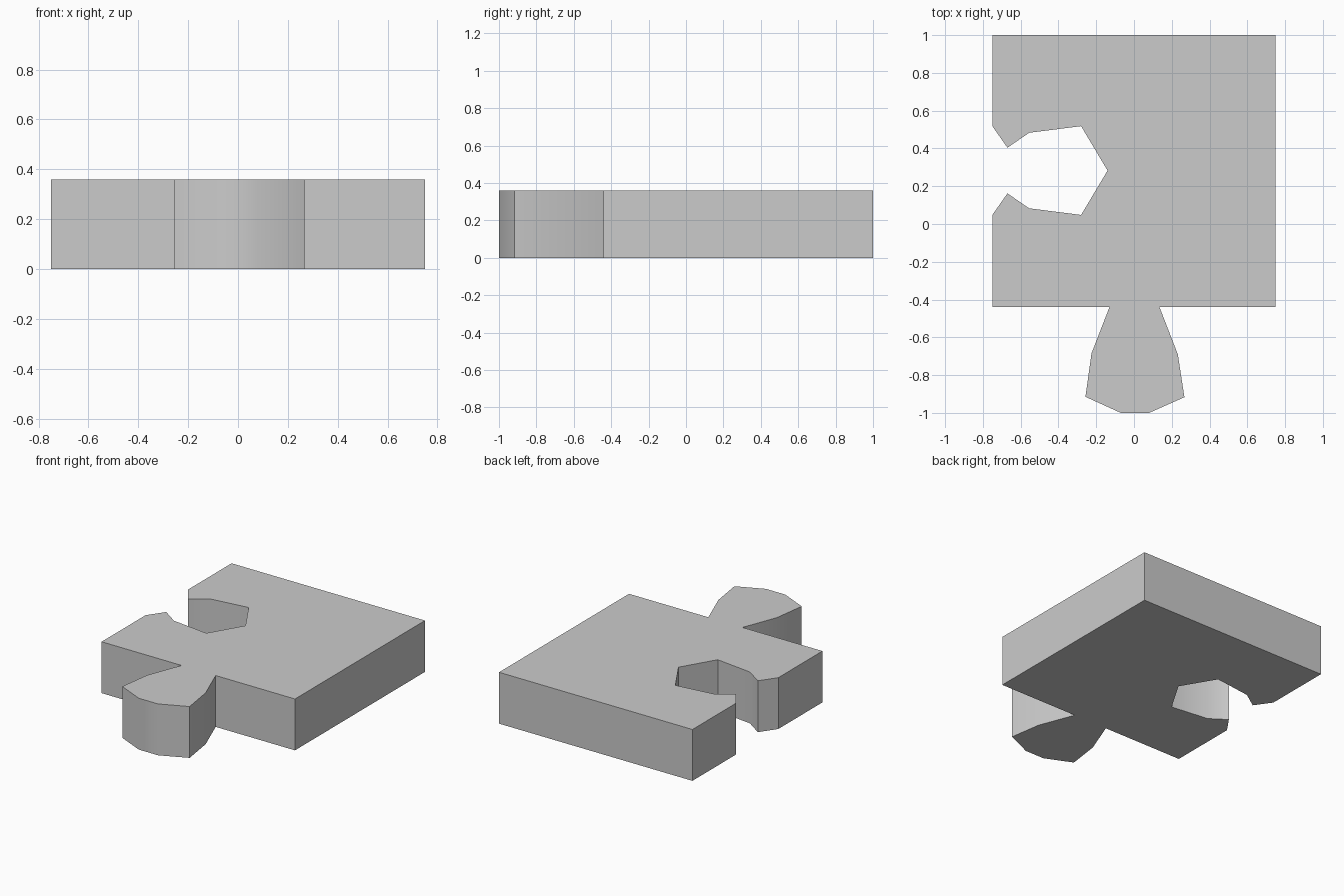
import bpy, bmesh, math

if "Cube" in bpy.data.objects:
    bpy.data.objects.remove(bpy.data.objects["Cube"])

HEIGHT = 0.36

# Tab on the front edge, right to left
tab = [(0.135, -0.44), (0.232, -0.69), (0.267, -0.917), (0.08, -1.0),
       (-0.07, -1.0), (-0.257, -0.915), (-0.225, -0.685), (-0.13, -0.44)]

# Lower half of the socket on the left edge, mirrored about its centre line
socket_y = 0.283
half = [(-0.75, 0.048), (-0.67, 0.162), (-0.555, 0.083), (-0.28, 0.048)]
socket = half + [(-0.14, socket_y)] + [(x, 2 * socket_y - y) for x, y in reversed(half)]

# Whole outline, clockwise from the back left corner
outline = [(-0.75, 1.0), (0.75, 1.0), (0.75, -0.44)] + tab + [(-0.75, -0.44)] + socket

# Extrude the outline into a solid piece
bm = bmesh.new()
base = bm.faces.new([bm.verts.new((x, y, 0)) for x, y in outline])
result = bmesh.ops.extrude_face_region(bm, geom=[base], use_keep_orig=True)
top = [v for v in result["geom"] if isinstance(v, bmesh.types.BMVert)]
bmesh.ops.translate(bm, verts=top, vec=(0, 0, HEIGHT))
bmesh.ops.recalc_face_normals(bm, faces=bm.faces)

mesh = bpy.data.meshes.new("puzzle_piece")
bm.to_mesh(mesh)
bm.free()
piece = bpy.data.objects.new("puzzle_piece", mesh)
bpy.context.collection.objects.link(piece)

# Soften only the shallow side corners
bpy.context.view_layer.objects.active = piece
piece.select_set(True)
bpy.ops.object.shade_smooth_by_angle(angle=math.radians(31))
